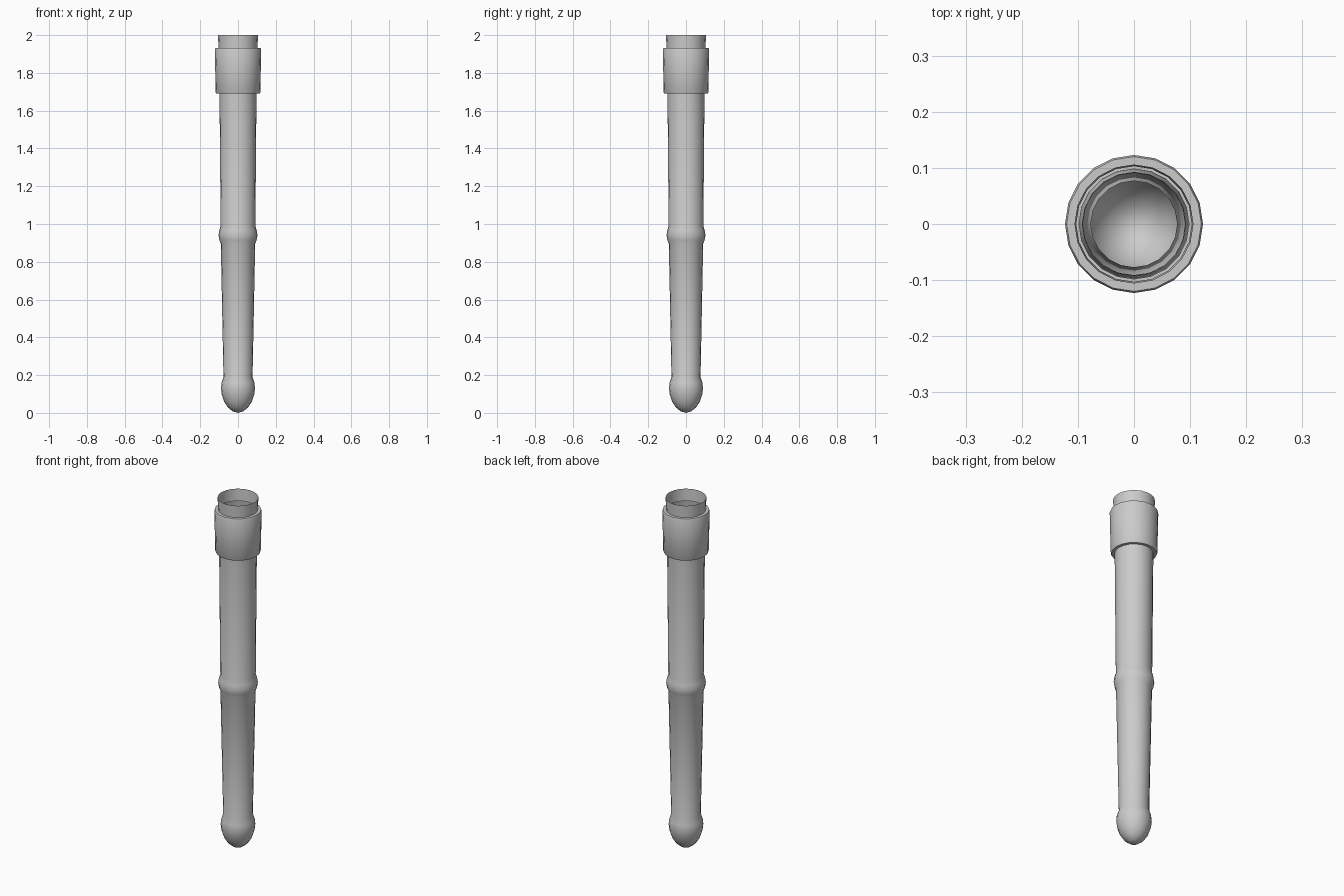
import bpy, bmesh, math

if "Cube" in bpy.data.objects:
    bpy.data.objects.remove(bpy.data.objects["Cube"])

SIDES = 20


def lathe(name, profile):
    """Spin a list of (radius, z) points around the z axis; r = 0 makes a pole."""
    bm = bmesh.new()
    rings = []
    for r, z in profile:
        n = SIDES if r > 0 else 1
        rings.append([bm.verts.new((r * math.cos(2 * math.pi * i / SIDES),
                                    r * math.sin(2 * math.pi * i / SIDES), z))
                      for i in range(n)])
    for a, b in zip(rings, rings[1:]):
        for i in range(SIDES):
            j = (i + 1) % SIDES
            if len(a) == 1:
                bm.faces.new((a[0], b[j], b[i]))
            else:
                bm.faces.new((a[i], a[j], b[j], b[i]))
    bmesh.ops.recalc_face_normals(bm, faces=bm.faces)
    mesh = bpy.data.meshes.new(name)
    bm.to_mesh(mesh)
    bm.free()
    obj = bpy.data.objects.new(name, mesh)
    bpy.context.collection.objects.link(obj)
    bpy.context.view_layer.objects.active = obj
    obj.select_set(True)
    bpy.ops.object.shade_smooth_by_angle(angle=math.radians(35))
    obj.select_set(False)
    return obj


# rounded bulb at the tip
bulb = [(0, 0.0), (0.028, 0.008), (0.052, 0.027), (0.073, 0.059),
        (0.086, 0.097), (0.09, 0.13), (0.087, 0.16), (0.077, 0.19)]
# tapered lower shaft and swollen joint
joint = [(0.091, 0.895), (0.099, 0.915), (0.103, 0.94),
         (0.099, 0.967), (0.092, 0.99)]
# upper shaft, collar with softened edges, open flared mouth
collar = [(0.098, 1.69), (0.114, 1.69), (0.118, 1.697),
          (0.123, 1.923), (0.12, 1.931), (0.103, 1.931)]
mouth = [(0.106, 2.0)]

lathe("hollow_shaft", bulb + joint + collar + mouth)
